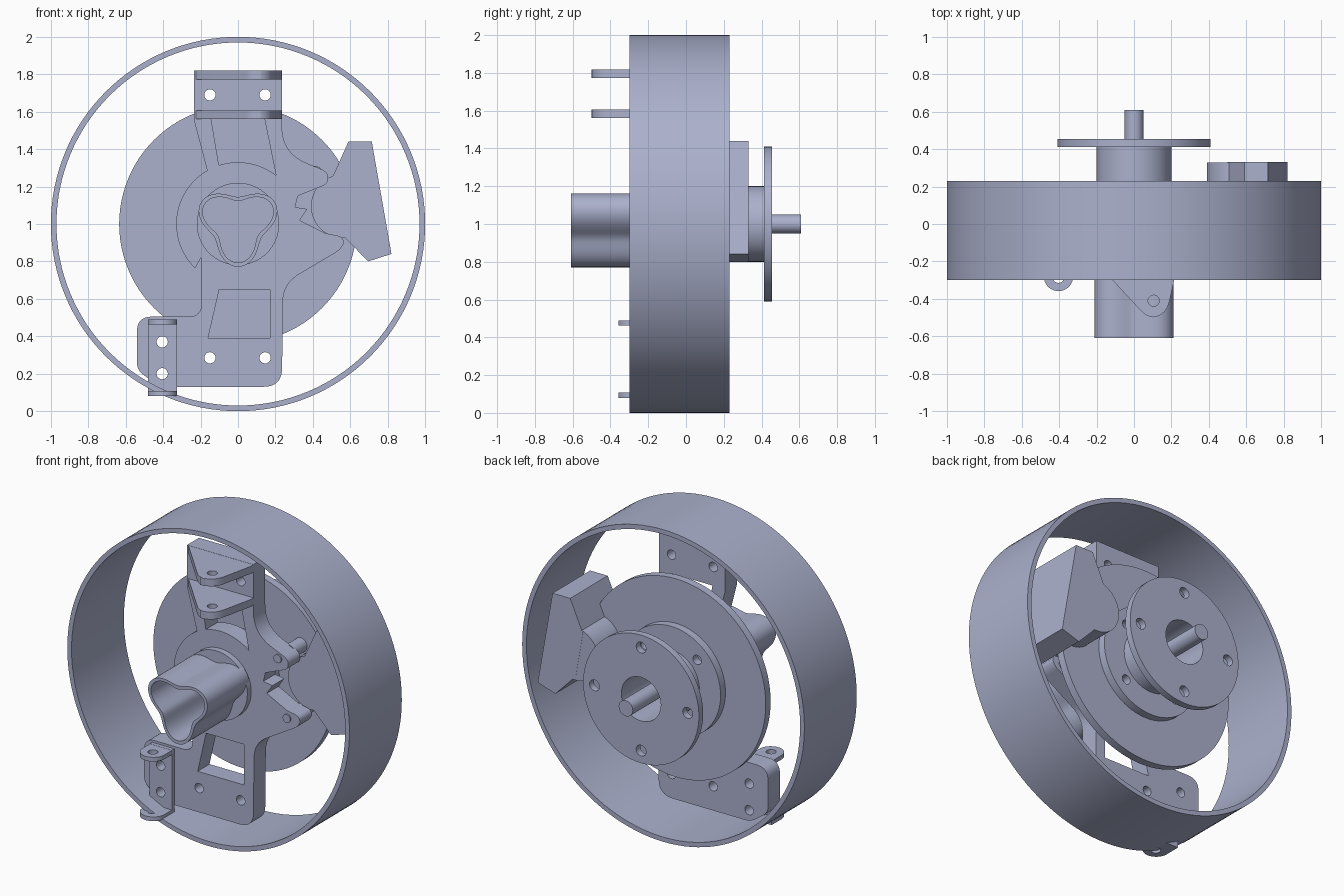
import bpy, bmesh
from math import sin, cos, radians, pi
from mathutils import Vector

cube = bpy.data.objects.get("Cube")
if cube:
    bpy.data.objects.remove(cube, do_unlink=True)

COLOR = (0.41, 0.44, 0.61, 1)
metal = bpy.data.materials.new("blue_grey_metal")
metal.use_nodes = True
metal.diffuse_color = COLOR
metal.node_tree.nodes["Principled BSDF"].inputs["Base Color"].default_value = COLOR
CZ = 1.0  # height of the wheel axis


def arc(x, z, r, a0=0, a1=360, n=48):
    """Points on an arc; a full turn leaves out the repeated end point."""
    last = n if abs(a1 - a0) >= 360 else n + 1
    step = radians(a1 - a0) / n
    return [(x + r * cos(radians(a0) + i * step), z + r * sin(radians(a0) + i * step))
            for i in range(last)]


def rounded(corners, steps=8):
    """Outline from corners (x, z[, cut]); corners with a cut length are rounded."""
    out = []
    for i, c in enumerate(corners):
        p = Vector(c[:2])
        if len(c) < 3:
            out.append(tuple(p))
            continue
        prev = Vector(corners[i - 1][:2])
        nxt = Vector(corners[(i + 1) % len(corners)][:2])
        a = p + (prev - p).normalized() * c[2]
        b = p + (nxt - p).normalized() * c[2]
        for k in range(steps + 1):
            t = k / steps
            out.append(tuple(a * (1 - t) ** 2 + p * 2 * t * (1 - t) + b * t * t))
    return out


def extrude(name, loops, start, end, upright=True):
    """Filled outline with holes, run along y (upright) or along z."""
    curve = bpy.data.curves.new(name, 'CURVE')
    curve.dimensions = '2D'
    curve.fill_mode = 'BOTH'
    curve.extrude = abs(end - start) / 2
    for pts in loops:
        s = curve.splines.new('POLY')
        s.points.add(len(pts) - 1)
        for sp, p in zip(s.points, pts):
            sp.co = (p[0], p[1], 0, 1)
        s.use_cyclic_u = True
    ob = bpy.data.objects.new(name, curve)
    bpy.context.collection.objects.link(ob)
    mid = (start + end) / 2
    if upright:
        ob.rotation_euler.x = pi / 2
        ob.location.y = mid
    else:
        ob.location.z = mid
    bpy.ops.object.select_all(action='DESELECT')
    ob.select_set(True)
    bpy.context.view_layer.objects.active = ob
    bpy.ops.object.convert(target='MESH')
    ob = bpy.context.object
    ob.name = name
    bm = bmesh.new()
    bm.from_mesh(ob.data)
    bmesh.ops.remove_doubles(bm, verts=bm.verts, dist=0.0002)
    bmesh.ops.recalc_face_normals(bm, faces=bm.faces)
    bm.to_mesh(ob.data)
    bm.free()
    ob.data.materials.clear()
    ob.data.materials.append(metal)
    bpy.ops.object.shade_smooth_by_angle(angle=radians(30))
    return ob


def bolt_circle(r, hole, offset):
    return [arc(r * cos(radians(a)), CZ + r * sin(radians(a)), hole, n=20)
            for a in range(offset, 360 + offset, 90)]


def disc(name, r, y0, y1, holes=(), x=0, z=CZ, n=96):
    return extrude(name, [arc(x, z, r, n=n), *holes], y0, y1)


# Wheel rim
disc("wheel_rim", 1.0, -0.30, 0.23, [arc(0, CZ, 0.97, n=128)], n=128)

# Brake disc, hub and rear flange
disc("brake_disc", 0.635, 0.05, 0.10)
disc("hub_core", 0.26, -0.07, 0.06)
disc("hub_step", 0.35, 0.10, 0.15, bolt_circle(0.26, 0.03, 45))
disc("hub_sleeve", 0.20, 0.09, 0.42, [arc(0, CZ, 0.14)])
disc("rear_flange", 0.41, 0.412, 0.455, [arc(0, CZ, 0.14)] + bolt_circle(0.33, 0.035, 0))
disc("axle_pin", 0.05, 0.08, 0.61, n=32)

# Main bracket, with two windows and bolt holes
outline = rounded([
    (-0.235, 1.555), (-0.235, 1.82), (0.235, 1.82), (0.235, 1.38, 0.14),
    (0.50, 1.27, 0.06), (0.47, 1.21, 0.02), (0.32, 1.15), (0.305, 1.09),
    (0.37, 1.08), (0.33, 1.02), (0.47, 0.95), (0.57, 0.93, 0.04),
    (0.56, 0.87, 0.04), (0.24, 0.68, 0.10), (0.235, 0.13, 0.10),
    (-0.42, 0.13, 0.05), (-0.54, 0.22, 0.04), (-0.54, 0.505, 0.08),
    (-0.195, 0.505, 0.07), (-0.195, 0.76, 0.06)])
outline += arc(0, CZ, 0.33, 226, 120, 24)
upper_window = [(-0.145, 1.57)] + arc(0, CZ, 0.33, 108, 52, 16) + [(0.14, 1.57)]
lower_window = [(-0.10, 0.65), (0.17, 0.65), (0.17, 0.39), (-0.16, 0.39)]
bolt_holes = [arc(x, z, 0.03, n=24) for x in (-0.15, 0.145) for z in (0.285, 1.69)]
side_holes = [arc(-0.405, z, 0.03, n=24) for z in (0.20, 0.37)]
extrude("main_bracket", [outline, upper_window, lower_window] + bolt_holes + side_holes,
        -0.18, -0.06)

# Upper lugs
upper_lug = rounded([(-0.235, -0.17), (0.235, -0.17), (0.235, -0.21),
                     (0.17, -0.50, 0.09), (0.07, -0.50, 0.05)])
for z, side in ((1.56, "lower"), (1.772, "upper")):
    extrude("top_lug_" + side, [upper_lug, arc(0.105, -0.41, 0.03, n=20)], z, z + 0.047, False)

# Lower side clip: base plate and two round-ended lugs
extrude("clip_base", [[(-0.482, 0.08), (-0.325, 0.08), (-0.325, 0.49), (-0.482, 0.49)]]
        + side_holes, -0.205, -0.178)
clip_lug = [(-0.325, -0.18), (-0.482, -0.18)] + arc(-0.4035, -0.28, 0.0785, 180, 360, 24)
for z, side in ((0.08, "lower"), (0.462, "upper")):
    extrude("clip_lug_" + side, [clip_lug, arc(-0.4035, -0.285, 0.03, n=20)], z, z + 0.027, False)

# Front collar and three-lobed tube
disc("front_collar", 0.22, -0.22, -0.17)


def trefoil(shrink):
    out = []
    for i in range(96):
        a = 2 * pi * i / 96
        r = 0.187 + 0.042 * cos(3 * (a + pi / 2)) - shrink
        out.append((r * cos(a), CZ + r * sin(a)))
    return out


extrude("front_tube", [trefoil(0), trefoil(0.022)], -0.61, -0.19)

# Brake caliper with round piston housing
extrude("caliper_body", [[(0.50, 1.24), (0.59, 1.44), (0.715, 1.44), (0.82, 0.84),
                          (0.695, 0.80), (0.55, 0.95)]], -0.05, 0.33)
disc("caliper_piston", 0.17, -0.05, 0.329, x=0.56, z=1.095, n=64)

# Guide pins joining caliper and bracket
for name, x, z in (("upper", 0.41, 1.265), ("lower", 0.475, 0.90)):
    disc("guide_post_" + name, 0.045, -0.07, 0.06, x=x, z=z, n=32)
    disc("guide_pin_" + name, 0.027, -0.188, -0.06, x=x, z=z, n=24)
